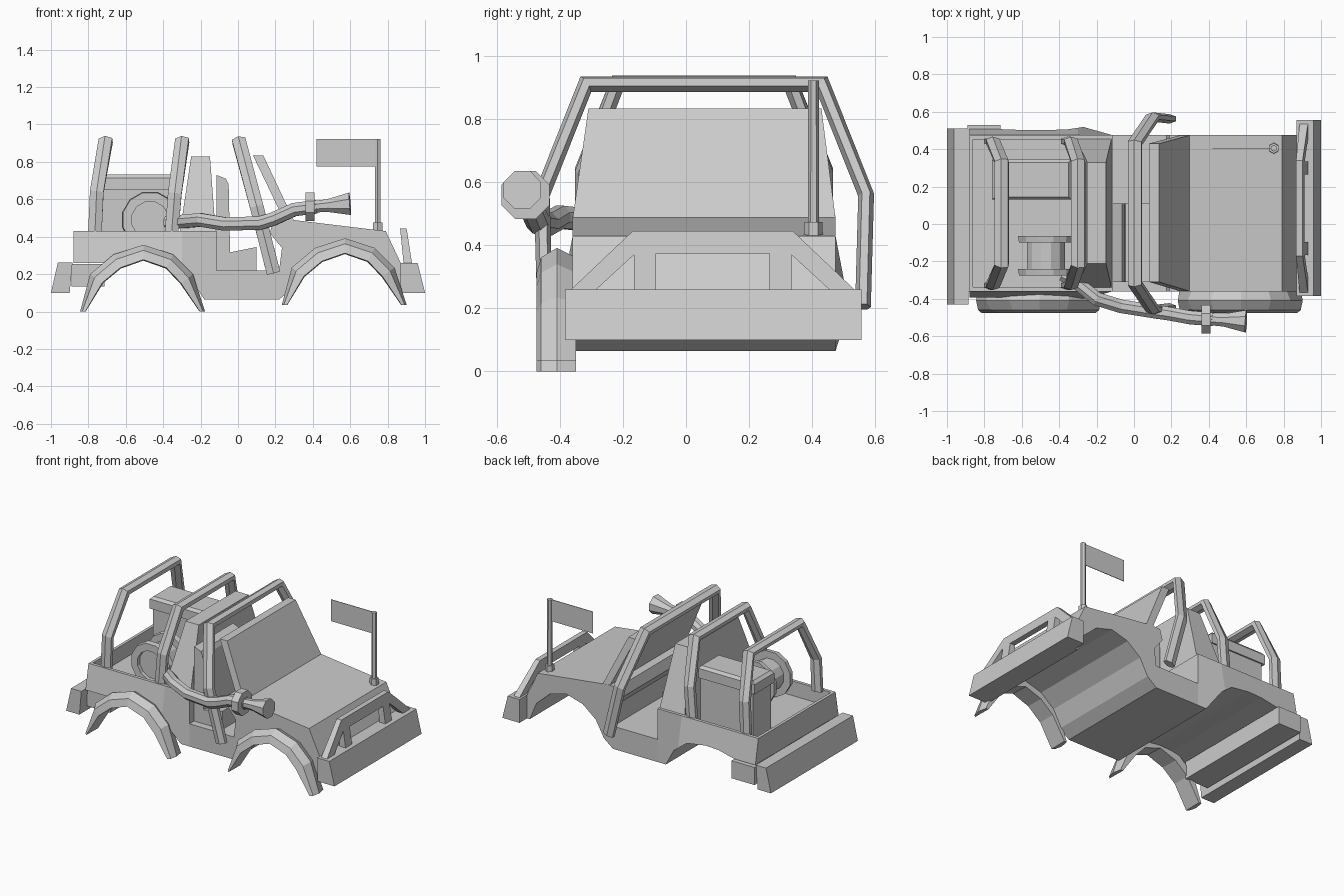
import bpy, bmesh, math
from mathutils import Vector

if "Cube" in bpy.data.objects:
    bpy.data.objects.remove(bpy.data.objects["Cube"])

CY = 0.057  # centre line of the vehicle


def make(name, verts, faces):
    bm = bmesh.new()
    vs = [bm.verts.new(v) for v in verts]
    for f in faces:
        bm.faces.new([vs[i] for i in f])
    bmesh.ops.recalc_face_normals(bm, faces=bm.faces)
    me = bpy.data.meshes.new(name)
    bm.to_mesh(me)
    bm.free()
    ob = bpy.data.objects.new(name, me)
    bpy.context.collection.objects.link(ob)
    return ob


def skin(name, rings, closed=False):
    """Join equal rings of points into a capped (or closed) solid."""
    n, m = len(rings[0]), len(rings)
    faces = []
    for k in range(m if closed else m - 1):
        a, b = k * n, ((k + 1) % m) * n
        faces += [(a + i, a + (i + 1) % n, b + (i + 1) % n, b + i) for i in range(n)]
    if not closed:
        faces += [tuple(range(n)), tuple(range((m - 1) * n, m * n))]
    return make(name, [p for r in rings for p in r], faces)


def prism_y(name, pts, y0, y1):
    return skin(name, [[(x, y, z) for x, z in pts] for y in (y0, y1)])


def box(name, x0, x1, y0, y1, z0, z1):
    return prism_y(name, [(x0, z0), (x1, z0), (x1, z1), (x0, z1)], y0, y1)


def rect(x0, x1, y0, y1, z):
    return [(x0, y0, z), (x0, y1, z), (x1, y1, z), (x1, y0, z)]


def sweep(name, path, ref, ra, rb, n=6):
    """Sweep an n-sided section along a path with mitred bends."""
    path = [Vector(p) for p in path]
    rings = []
    for i, p in enumerate(path):
        d0 = (p - path[max(i - 1, 0)]).normalized()
        d1 = (path[min(i + 1, len(path) - 1)] - p).normalized()
        t = (d0 + d1).normalized()
        a = (Vector(ref) - t * t.dot(Vector(ref))).normalized()
        b = t.cross(a) / max(t.dot(d1 if d1.length else d0), 0.5)
        rings.append([p + a * ra * math.cos(w) + b * rb * math.sin(w)
                      for w in (2 * math.pi * (j + 0.5) / n for j in range(n))])
    return skin(name, rings)


def lathe(name, origin, axis, profile, n=8, closed=False):
    """Revolve (distance, radius) pairs around an axis."""
    q = Vector(axis).to_track_quat('Z', 'Y')
    rings = [[Vector(origin) + q @ Vector((r * math.cos(w), r * math.sin(w), h))
              for w in (2 * math.pi * (j + 0.5) / n for j in range(n))] for h, r in profile]
    return skin(name, rings, closed)


def subtract(ob, cutter):
    mod = ob.modifiers.new("cut", 'BOOLEAN')
    mod.object, mod.operation, mod.solver = cutter, 'DIFFERENCE', 'EXACT'
    cutter.hide_render = True
    cutter.hide_set(True)


# body: side profile with wheel arches and door opening
profile = [(-0.88, 0.43), (-0.88, 0.26), (-0.72, 0.26), (-0.6, 0.285), (-0.5, 0.29),
           (-0.36, 0.27), (-0.27, 0.2), (-0.18, 0.065), (0.22, 0.065), (0.29, 0.12),
           (0.35, 0.23), (0.45, 0.31), (0.575, 0.345), (0.7, 0.31), (0.8, 0.22), (0.85, 0.1),
           (0.9, 0.1), (0.87, 0.26), (0.79, 0.43), (0.25, 0.495), (0.19, 0.49), (0.17, 0.42),
           (0.235, 0.34), (0.22, 0.22), (-0.115, 0.22), (-0.115, 0.43)]
body = prism_y("body", profile, -0.36, 0.475)
bm = bmesh.new()
bm.from_mesh(body.data)
for x in (-0.3, -0.116):              # rear sides flare outward low down
    bmesh.ops.bisect_plane(bm, geom=bm.verts[:] + bm.edges[:] + bm.faces[:],
                           plane_co=(x, 0, 0), plane_no=(1, 0, 0))
for v in bm.verts:
    if v.co.x < -0.26:
        v.co.y += (0.43 - v.co.z) * math.copysign(0.19, v.co.y - CY)
bm.to_mesh(body.data)
bm.free()
subtract(body, box("tub_cutter", -0.86, -0.16, -0.338, 0.453, 0.33, 0.6))

# bumpers and rear step
prism_y("front_bumper", [(0.87, 0.1), (1.0, 0.1), (0.96, 0.26), (0.87, 0.26)], -0.385, 0.557)
prism_y("rear_bumper", [(-1.0, 0.1), (-0.9, 0.1), (-0.885, 0.263), (-0.963, 0.263)], -0.43, 0.51)
box("rear_step", -0.89, -0.715, -0.36, 0.53, 0.135, 0.255)

# brush guard: slanted frame and two posts
def guard_bar(name, yz):
    lean = lambda z: 0.885 - 0.1 * (z - 0.26)
    skin(name, [[(lean(z) + o * (1 - 1.2 * (z - 0.26)), y, z) for y, z in yz] for o in (0, 0.045)])

M = lambda y: 2 * 0.085 - y           # mirror about the bumper centre
guard_bar("guard_frame", [(-0.365, 0.26), (-0.17, 0.445), (M(-0.17), 0.445), (M(-0.365), 0.26),
                          (M(-0.285), 0.26), (M(-0.16), 0.375), (-0.16, 0.375), (-0.285, 0.26)])
for f in (lambda y: y, M):
    guard_bar("guard_post", [(f(-0.165), 0.26), (f(-0.165), 0.38), (f(-0.095), 0.38), (f(-0.095), 0.26)])

# fenders on the front side
arch = [(-0.338, 0.0), (-0.285, 0.2), (-0.16, 0.305), (0, 0.357),
        (0.16, 0.305), (0.265, 0.2), (0.33, 0.0)]
section = ((0.03, -0.35), (0, -0.41), (0.03, -0.46), (0.08, -0.475), (0.085, -0.35))
for dx, dz in ((-0.506, 0.0), (0.572, 0.035)):
    rings = []
    for x, z in arch:
        d = -Vector((x, z)).normalized()
        tip = z < 0.05                # pinch the tips
        rings.append([(x + dx + d.x * s * (0.35 if tip else 1), y,
                       z + dz + (0 if tip else d.y * s)) for s, y in section])
    skin("fender", rings)

# windshield and cab
skin("windshield", [[(0.25, -0.36, 0.48), (0.25, 0.475, 0.48), (0.3, 0.475, 0.485), (0.3, -0.36, 0.485)],
                    rect(0.08, 0.135, -0.31, 0.43, 0.835)])
skin("bench_back", [rect(-0.32, -0.12, -0.33, 0.44, 0.33), rect(-0.31, -0.12, -0.34, 0.455, 0.43),
                    rect(-0.25, -0.15, -0.21, 0.33, 0.83)])
prism_y("seat_back", [(-0.115, 0.22), (-0.04, 0.22), (-0.05, 0.68), (-0.065, 0.71), (-0.115, 0.73)], -0.31, 0.11)
prism_y("seat_cushion", [(-0.05, 0.22), (0.1, 0.22), (0.1, 0.345), (-0.05, 0.315)], -0.31, 0.11)

# roll bars
def hoop(name, half):
    path = [(x, CY + y, z) for x, y, z in half]
    path += [(x, CY - y, z) for x, y, z in reversed(half)]
    sweep(name, path, (1, 0, 0.15), 0.042, 0.025)

hoop("rear_roll_bar", [(-0.765, -0.385, 0.42), (-0.755, -0.385, 0.64), (-0.707, -0.275, 0.914)])
hoop("middle_roll_bar", [(-0.355, -0.385, 0.42), (-0.338, -0.385, 0.63), (-0.298, -0.275, 0.914)])
hoop("front_roll_bar", [(0.19, -0.505, 0.205), (0.1, -0.515, 0.56), (0.005, -0.375, 0.912)])

# cargo box with lid
box("cargo_box", -0.74, -0.345, 0.14, 0.335, 0.33, 0.7)
skin("cargo_lid", [rect(-0.76, -0.335, 0.13, 0.345, 0.65), rect(-0.76, -0.335, 0.13, 0.345, 0.715),
                   rect(-0.74, -0.35, 0.145, 0.33, 0.733)])

# hose reel: hub and two flange rings
lathe("reel_hub", (-0.47, -0.25, 0.49), (0, 1, 0), [(0, 0.105), (0.16, 0.105)], 12)
for y in (-0.275, -0.1):
    lathe("reel_flange", (-0.47, y, 0.49), (0, 1, 0),
          [(0, 0.1), (0, 0.15), (0.035, 0.155), (0.035, 0.1)], 12, True)

# hose, collar and nozzle
sweep("hose", [(-0.38, -0.27, 0.475), (-0.31, -0.31, 0.48), (-0.2, -0.4, 0.49), (-0.07, -0.44, 0.468),
               (0.12, -0.47, 0.473), (0.19, -0.48, 0.495), (0.3, -0.5, 0.545), (0.42, -0.51, 0.56)],
      (0, 0, 1), 0.039, 0.039, 8)
lathe("nozzle_collar", (0.36, -0.51, 0.56), (1, 0, 0), [(0, 0.083), (0.05, 0.083)])
lathe("nozzle", (0.4, -0.51, 0.56), (1, -0.05, 0.08), [(0, 0.033), (0.08, 0.037), (0.2, 0.065)])

# flag on a pole
lathe("pole_base", (0.747, 0.405, 0.425), (0, 0, 1), [(0, 0.03), (0.05, 0.028)], 6)
lathe("flag_pole", (0.747, 0.405, 0.46), (0, 0, 1), [(0, 0.018), (0.463, 0.017)], 6)
box("flag", 0.42, 0.75, 0.403, 0.407, 0.775, 0.923)
